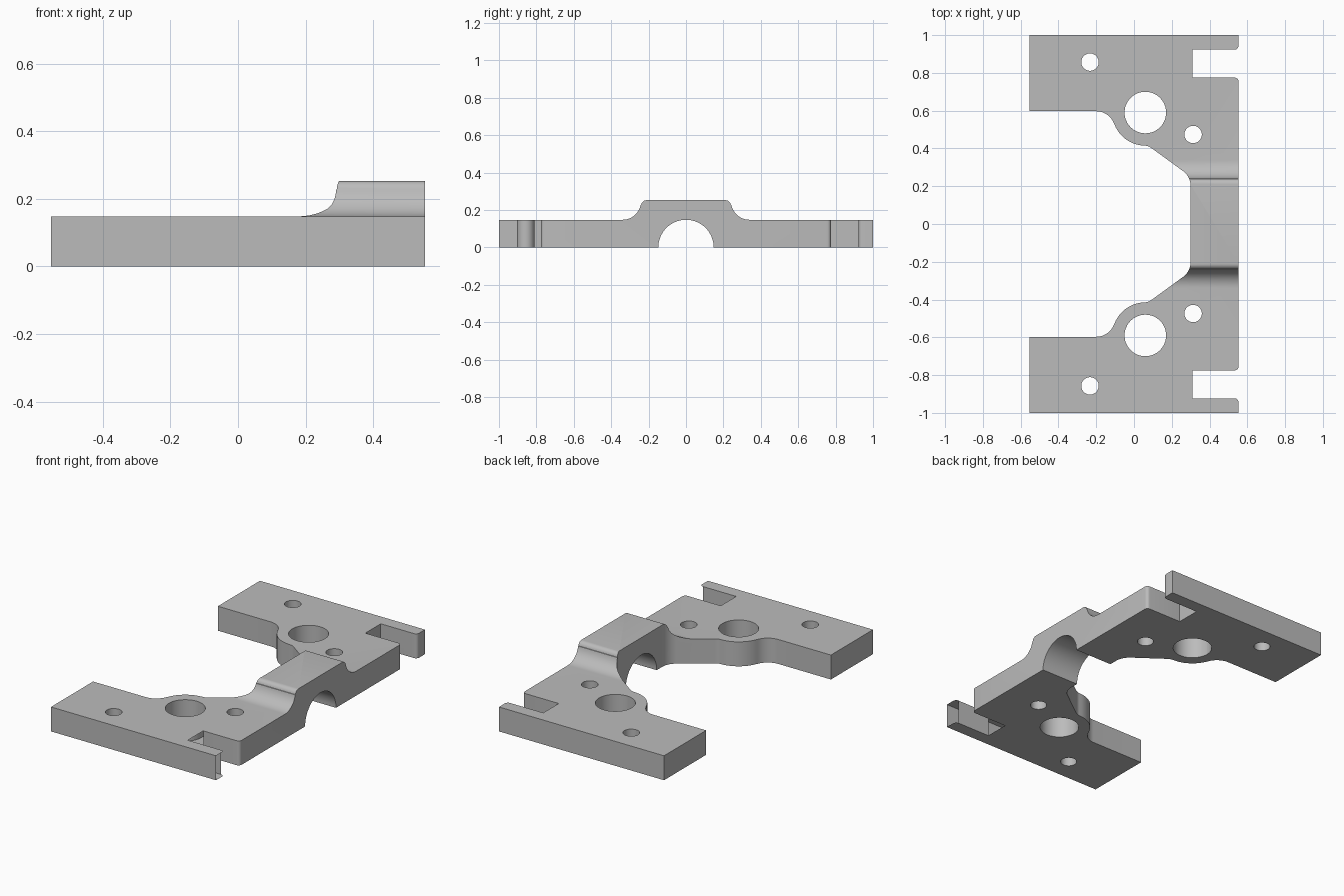
import bpy
import bmesh
from math import cos, sin, radians
from mathutils import Matrix

cube = bpy.data.objects.get("Cube")
if cube:
    bpy.data.objects.remove(cube, do_unlink=True)

THICK, BUMP = 0.148, 0.253
HALF_X = 0.553

grey = bpy.data.materials.new("plain_grey")
grey.use_nodes = True
colour = (0.5, 0.5, 0.5, 1)
grey.diffuse_color = colour
grey.node_tree.nodes["Principled BSDF"].inputs["Base Color"].default_value = colour


def arc(cx, cy, r, start, end, steps=12):
    """Points along a circular arc, angles in degrees."""
    angles = [radians(start + (end - start) * i / steps) for i in range(steps + 1)]
    return [(cx + r * cos(a), cy + r * sin(a)) for a in angles]


def prism(name, points, low, high, axis="Z"):
    """Extrude a closed outline along z, or a (y, z) outline along x."""
    bm = bmesh.new()
    place = (lambda u, v: (u, v, low)) if axis == "Z" else (lambda u, v: (low, u, v))
    face = bm.faces.new([bm.verts.new(place(u, v)) for u, v in points])
    new = bmesh.ops.extrude_face_region(bm, geom=[face])["geom"]
    step = (0, 0, high - low) if axis == "Z" else (high - low, 0, 0)
    bmesh.ops.translate(bm, vec=step, verts=[g for g in new if isinstance(g, bmesh.types.BMVert)])
    bmesh.ops.recalc_face_normals(bm, faces=bm.faces)
    mesh = bpy.data.meshes.new(name)
    bm.to_mesh(mesh)
    bm.free()
    mesh.materials.append(grey)
    obj = bpy.data.objects.new(name, mesh)
    bpy.context.collection.objects.link(obj)
    return obj


def combine(target, tool, operation):
    """Apply a boolean and discard the helper."""
    tool.hide_render = True
    mod = target.modifiers.new("cut", "BOOLEAN")
    mod.operation, mod.solver, mod.object = operation, "EXACT", tool
    bpy.context.view_layer.objects.active = target
    bpy.ops.object.modifier_apply(modifier=mod.name)
    bpy.data.objects.remove(tool, do_unlink=True)


# Plan outline of one half: outer edge, slot, then the curved inner edge
outer = [(-HALF_X, 1), (HALF_X, 1)]
outer += arc(HALF_X - 0.02, 0.943, 0.02, 0, -90, 5)
outer += [(0.31, 0.923), (0.31, 0.775)]
outer += arc(HALF_X - 0.02, 0.755, 0.02, 90, 0, 5)
inner = arc(0.2, 0.2, 0.1, 0, 54)
inner += arc(0.055, 0.355, 0.06, 54, 90, 6)
inner += arc(0.06, 0.59, 0.175, 268, 199, 16)
inner += arc(-0.2, 0.497, 0.1, 19, 90)
inner += [(-HALF_X, 0.597)]


def mirrored(points):
    return [(x, -y) for x, y in reversed(points)]


plan = outer + mirrored(outer) + mirrored(inner) + inner
# Walk the lower half from the outer corner back along its inner edge
bracket = prism("mounting_bracket", plan, 0, 0.4)

# Side profile: flat flanges with a filleted raised bridge over a round arch
side = [(1.1, 0), (1.1, THICK)]
side += arc(0.34, THICK + 0.1, 0.1, 270, 192)
side += arc(0.21, BUMP - 0.03, 0.03, 10, 90, 6)
full = side + [(-y, z) for y, z in reversed(side)]
full += arc(0, 0, THICK, 180, 0, 32)
combine(bracket, prism("side_profile", full, -0.7, 0.7, "X"), "INTERSECT")

# Bolt holes and large bores, mirrored front to back
for x, y, r in [(-0.233, 0.857, 0.046), (0.313, 0.474, 0.046), (0.06, 0.59, 0.11)]:
    for sign in (1, -1):
        ring = arc(x, sign * y, r, 0, 360, 48)[:-1]
        combine(bracket, prism("hole_cutter", ring, -0.1, 0.5), "DIFFERENCE")

bpy.ops.object.select_all(action="DESELECT")
bracket.select_set(True)
bpy.context.view_layer.objects.active = bracket
bpy.ops.object.shade_smooth_by_angle(angle=radians(30))
